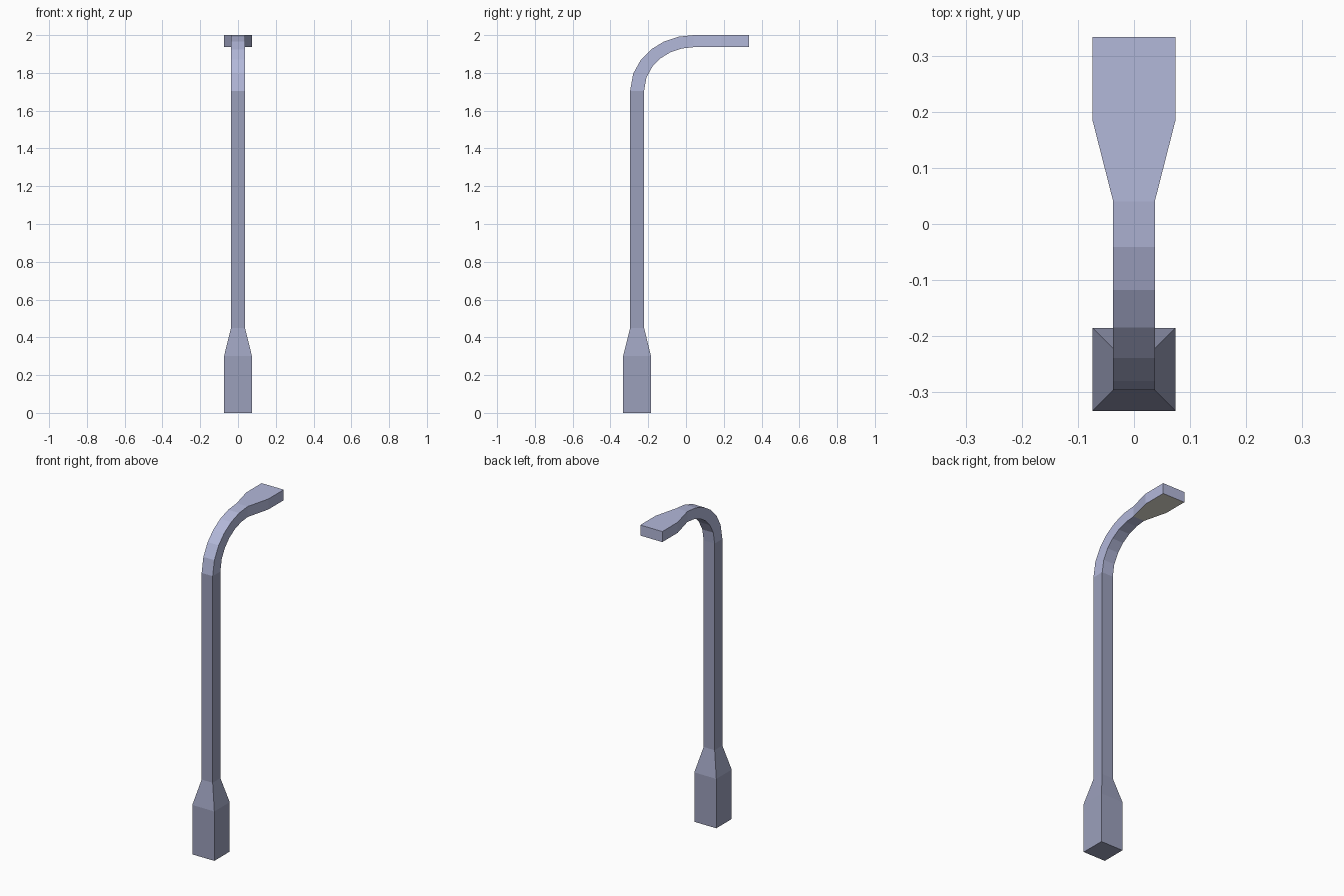
import bpy, bmesh
from math import sin, cos, radians

if "Cube" in bpy.data.objects:
    bpy.data.objects.remove(bpy.data.objects["Cube"])

# Each section: half width, outer point (y, z), inner point (y, z)
sections = [
    (0.074, (-0.333, 0.0), (-0.185, 0.0)),     # foot
    (0.074, (-0.333, 0.30), (-0.185, 0.30)),
    (0.037, (-0.296, 0.45), (-0.222, 0.45)),   # start of pole
]

# Bend: two quarter ellipses sharing one centre
CY, CZ = 0.04, 1.705
for deg in (90, 72, 56, 42, 28, 14, 0):
    s, c = sin(radians(deg)), cos(radians(deg))
    sections.append((0.037,
                     (CY - 0.336 * s, CZ + 0.295 * c),
                     (CY - 0.262 * s, CZ + 0.231 * c)))

# Flared lamp head
for y in (0.185, 0.333):
    sections.append((0.074, (y, 2.0), (y, 1.936)))

# Loft the rectangular sections into one closed body
bm = bmesh.new()
rings = []
for w, (oy, oz), (iy, iz) in sections:
    rings.append([bm.verts.new(p) for p in
                  ((-w, oy, oz), (w, oy, oz), (w, iy, iz), (-w, iy, iz))])
for n, (a, b) in enumerate(zip(rings, rings[1:])):
    for i in range(4):
        j = (i + 1) % 4
        face = bm.faces.new((a[i], a[j], b[j], b[i]))
        # Slot 1: darker post, slot 2: light panel under the head
        face.material_index = 1 if n < 3 else 2 if n >= 9 and i == 2 else 0
bm.faces.new(rings[0]).material_index = 1
bm.faces.new(rings[-1])
bmesh.ops.recalc_face_normals(bm, faces=bm.faces)

mesh = bpy.data.meshes.new("street_lamp")
bm.to_mesh(mesh)
bm.free()

# Colours
for name, rgb in (("painted_metal", (0.45, 0.48, 0.70)),
                  ("post_metal", (0.33, 0.35, 0.50)),
                  ("lamp_panel", (0.80, 0.76, 0.68))):
    mat = bpy.data.materials.new(name)
    mat.diffuse_color = (*rgb, 1)
    mat.use_nodes = True
    mat.node_tree.nodes["Principled BSDF"].inputs["Base Color"].default_value = mat.diffuse_color
    mesh.materials.append(mat)

bpy.context.collection.objects.link(bpy.data.objects.new("street_lamp", mesh))
